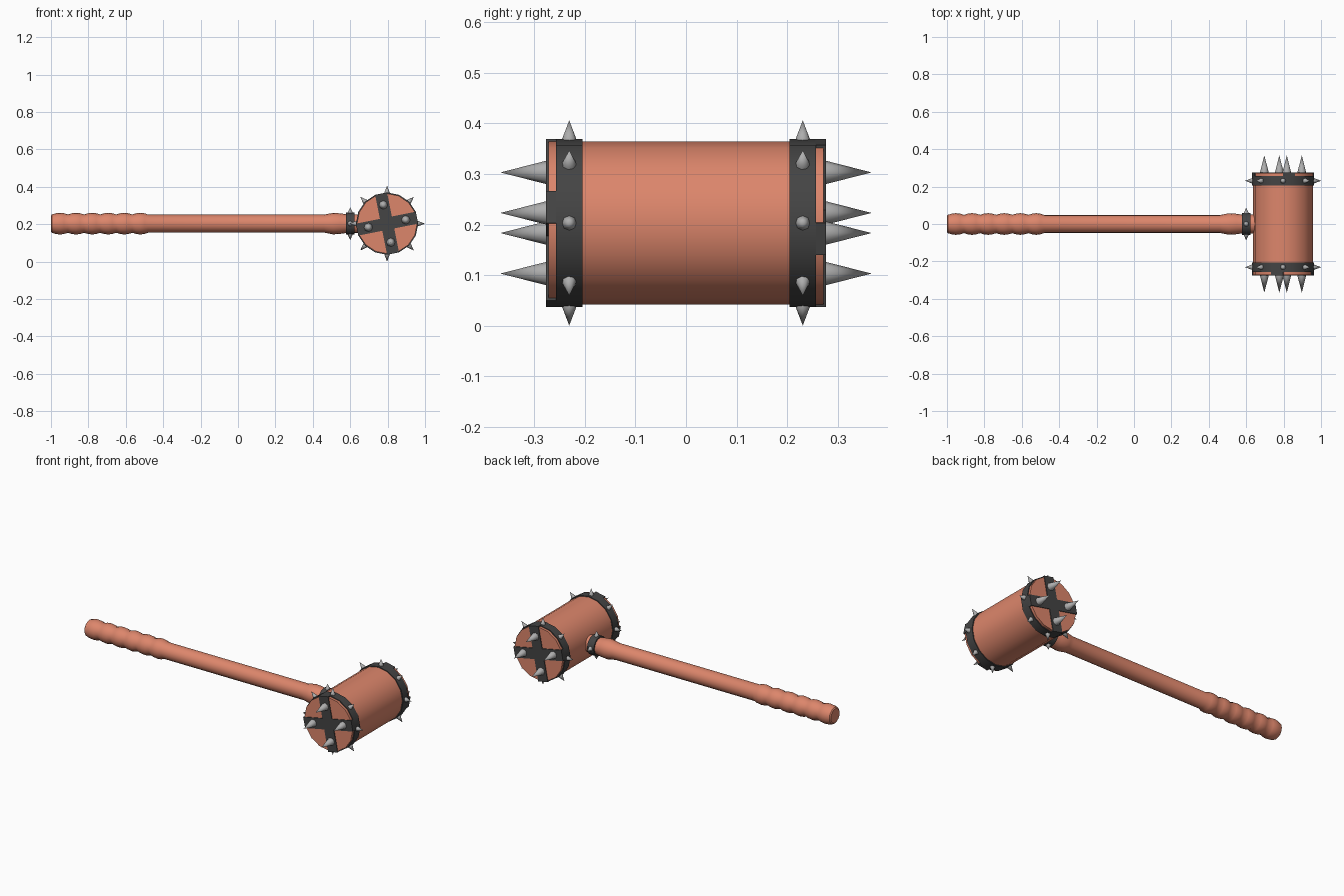
import bpy, bmesh, math
from mathutils import Vector

if "Cube" in bpy.data.objects:
    bpy.data.objects.remove(bpy.data.objects["Cube"])

CX, CZ = 0.797, 0.203          # head axis position (head runs along y)
R_WOOD, R_IRON = 0.161, 0.1665
SEG = 16


def material(name, rgb):
    m = bpy.data.materials.new(name)
    m.diffuse_color = (*rgb, 1)
    m.use_nodes = True
    m.node_tree.nodes["Principled BSDF"].inputs["Base Color"].default_value = m.diffuse_color
    return m


WOOD = material("warm_wood", (0.72, 0.238, 0.148))
IRON = material("dark_iron", (0.058, 0.058, 0.058))
STEEL = material("spike_steel", (0.42, 0.42, 0.42))


def finish(name, bm, mat, angle=35):
    bmesh.ops.recalc_face_normals(bm, faces=bm.faces)
    me = bpy.data.meshes.new(name)
    bm.to_mesh(me)
    bm.free()
    me.materials.append(mat)
    ob = bpy.data.objects.new(name, me)
    bpy.context.collection.objects.link(ob)
    bpy.ops.object.select_all(action='DESELECT')
    ob.select_set(True)
    bpy.context.view_layer.objects.active = ob
    bpy.ops.object.shade_smooth_by_angle(angle=math.radians(angle))
    return ob


def lathe(bm, profile, origin, axis, side, seg=SEG, closed=False):
    """Revolve (distance, radius) points about an axis; cap the ends unless closed."""
    origin, axis, side = Vector(origin), Vector(axis), Vector(side)
    up = axis.cross(side)
    rings = []
    for t, r in profile:
        if r == 0:
            rings.append([bm.verts.new(origin + axis * t)] * seg)
            continue
        rings.append([bm.verts.new(origin + axis * t
                      + r * (math.cos(a) * side + math.sin(a) * up))
                      for a in (2 * math.pi * i / seg for i in range(seg))])
    pairs = list(zip(rings, rings[1:]))
    if closed:
        pairs.append((rings[-1], rings[0]))
    for a, b in pairs:
        for i in range(seg):
            j = (i + 1) % seg
            bm.faces.new(list(dict.fromkeys((a[i], a[j], b[j], b[i]))))
    if not closed:
        for ring in (rings[0], rings[-1]):
            if ring[0] is not ring[1]:
                bm.faces.new(ring)


def spike(bm, base, direction, radius, length):
    d = Vector(direction).normalized()
    lathe(bm, [(-0.006, radius), (0, radius), (length, 0)], base, d, d.orthogonal().normalized(), 8)


X, Y = (1, 0, 0), (0, 1, 0)

# handle: wavy grip, straight shaft, flared neck running into the head
profile = [(-1.0, 0.042)]
for k in range(6):
    x0 = -0.995 + k * 0.086
    profile += [(x0 + 0.086 * f, 0.049 + 0.009 * math.sin(math.pi * f))
                for f in (0, 0.25, 0.5, 0.75)]
profile += [(-0.479, 0.048), (0.46, 0.048), (0.485, 0.053), (0.51, 0.0575),
            (0.545, 0.055), (0.58, 0.05), (0.62, 0.05), (0.68, 0.05)]
bm = bmesh.new()
lathe(bm, profile, (0, 0, CZ), X, Y)
finish("handle", bm, WOOD)

# iron collar on the neck
bm = bmesh.new()
lathe(bm, [(0.578, 0.059), (0.622, 0.059)], (0, 0, CZ), X, Y)
finish("neck_collar", bm, IRON)
bm = bmesh.new()
for d in ((0, 1, 0), (0, -1, 0), (0, 0, 1), (0, 0, -1)):
    spike(bm, Vector((0.6, 0, CZ)) + 0.058 * Vector(d), d, 0.014, 0.029)
finish("collar_spikes", bm, STEEL, 50)

# wooden head
bm = bmesh.new()
lathe(bm, [(-0.272, R_WOOD), (0.272, R_WOOD)], (CX, 0, CZ), Y, X)
finish("hammer_head", bm, WOOD)

for s, label in ((-1, "front"), (1, "back")):
    # band around the rim
    bm = bmesh.new()
    lathe(bm, [(s * 0.205, R_IRON), (s * 0.257, R_IRON), (s * 0.257, 0.15), (s * 0.205, 0.15)],
          (CX, 0, CZ), Y, X, closed=True)
    finish(label + "_band", bm, IRON)

    # cross strap over the striking face, each arm as wide as one side of the head
    tilt = -s * math.pi / SEG
    half, reach = R_IRON * math.sin(math.pi / SEG), R_IRON * math.cos(math.pi / SEG)
    bm = bmesh.new()
    loop = []
    for q in range(4):
        a = tilt + q * math.pi / 2
        for u, v in ((reach, -half), (reach, half), (half, half)):
            loop.append(bm.verts.new((CX + u * math.cos(a) - v * math.sin(a), s * 0.256,
                                      CZ + u * math.sin(a) + v * math.cos(a))))
    face = bm.faces.new(loop)
    new = bmesh.ops.extrude_face_region(bm, geom=[face])["geom"]
    bmesh.ops.translate(bm, vec=(0, s * 0.0205, 0),
                        verts=[g for g in new if isinstance(g, bmesh.types.BMVert)])
    finish(label + "_cross_strap", bm, IRON)

    # eight short spikes on the band
    bm = bmesh.new()
    for k in range(8):
        a = k * math.pi / 4
        d = Vector((math.cos(a), 0, math.sin(a)))
        spike(bm, Vector((CX, s * 0.231, CZ)) + d * 0.165, d, 0.0145, 0.038)
    finish(label + "_band_spikes", bm, STEEL, 50)

    # four long spikes on the striking face
    bm = bmesh.new()
    for k in range(4):
        a = tilt + k * math.pi / 2
        spike(bm, (CX + 0.102 * math.cos(a), s * 0.275, CZ + 0.102 * math.sin(a)),
              (0, s, 0), 0.0235, 0.092)
    finish(label + "_face_spikes", bm, STEEL, 50)
